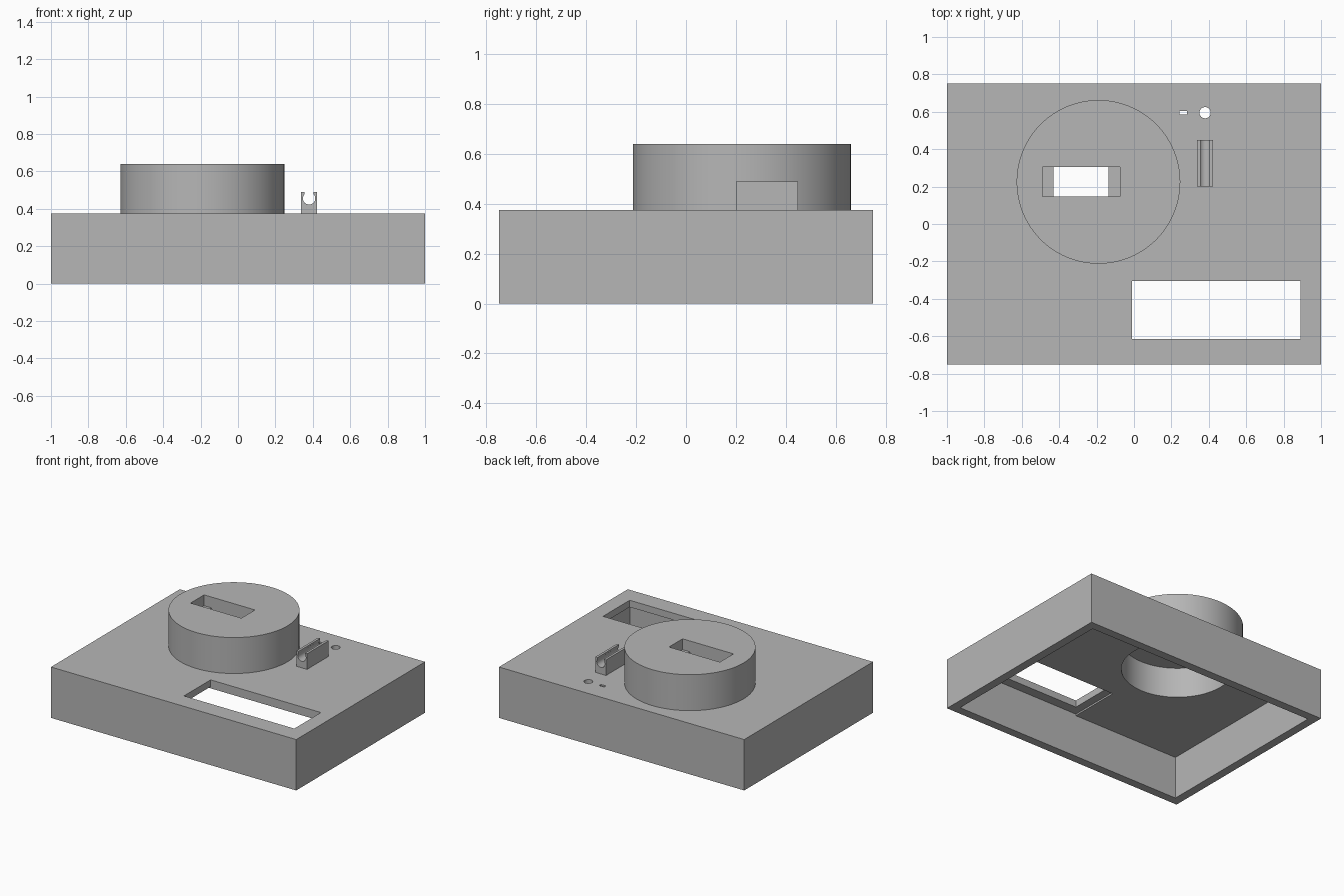
import bpy
import math

cube = bpy.data.objects.get("Cube")
if cube:
    bpy.data.objects.remove(cube, do_unlink=True)

grey = bpy.data.materials.new("plain_grey")
grey.use_nodes = True
grey.diffuse_color = (0.47, 0.47, 0.47, 1)
grey.node_tree.nodes["Principled BSDF"].inputs["Base Color"].default_value = (0.47, 0.47, 0.47, 1)


def box(name, x, y, z):
    """Box from (min, max) ranges."""
    bpy.ops.mesh.primitive_cube_add(size=1, location=[sum(r) / 2 for r in (x, y, z)])
    ob = bpy.context.object
    ob.name = name
    ob.scale = [r[1] - r[0] for r in (x, y, z)]
    bpy.ops.object.transform_apply(location=True, rotation=True, scale=True)
    ob.data.materials.append(grey)
    return ob


def cylinder(name, centre, radius, z, sides=96):
    """Upright cylinder over a height range."""
    bpy.ops.mesh.primitive_cylinder_add(vertices=sides, radius=radius, depth=z[1] - z[0],
                                        location=(*centre, sum(z) / 2))
    ob = bpy.context.object
    ob.name = name
    bpy.ops.object.transform_apply(location=True, rotation=True, scale=True)
    ob.data.materials.append(grey)
    return ob


def cut(target, *cutters):
    """Subtract each cutter in turn, then discard it."""
    for cutter in cutters:
        bpy.context.view_layer.objects.active = target
        mod = target.modifiers.new("cut", 'BOOLEAN')
        mod.operation = 'DIFFERENCE'
        mod.solver = 'EXACT'
        mod.object = cutter
        bpy.ops.object.modifier_apply(modifier=mod.name)
        bpy.data.objects.remove(cutter, do_unlink=True)


def smooth(ob):
    bpy.ops.object.select_all(action='DESELECT')
    ob.select_set(True)
    bpy.context.view_layer.objects.active = ob
    bpy.ops.object.shade_smooth_by_angle(angle=math.radians(30))


WALL = 0.0625
TOP = 0.375
CEILING = TOP - WALL
DRUM = (-0.19, 0.225)
DRUM_R = 0.4375
THROUGH = (0.2, 0.5)

# Open-bottomed case with display window, drum opening and small holes
case = box("case", (-1, 1), (-0.75, 0.75), (0, TOP))
cut(case,
    box("cavity", (WALL - 1, 1 - WALL), (WALL - 0.75, 0.75 - WALL), (-0.1, CEILING)),
    cylinder("drum_opening", DRUM, DRUM_R - WALL, THROUGH),
    box("display_window", (-0.01, 0.89), (-0.615, -0.305), THROUGH),
    box("display_pocket", (-0.07, 1 - WALL), (WALL - 0.75, -0.305), (0.2, CEILING + 0.012)),
    cylinder("lamp_hole", (0.38, 0.595), 0.03, THROUGH, 32),
    box("sensor_hole", (0.242, 0.284), (0.585, 0.605), THROUGH))
smooth(case)

# Hollow drum with a stepped slot through its lid
drum = cylinder("drum", DRUM, DRUM_R, (TOP, 0.64))
cut(drum,
    cylinder("drum_cavity", DRUM, DRUM_R - WALL, (0.3, 0.535)),
    box("slot_recess", (-0.49, -0.075), (0.147, 0.305), (0.56, 0.7)),
    box("slot_through", (-0.43, -0.135), (0.147, 0.305), (0.5, 0.7)))
smooth(drum)

# Clip: block profile with a round, top-opened groove, extruded along y
cx, cz, r = 0.38, 0.456, 0.033
mouth = 0.025
start = math.acos(mouth / r)
sweep = math.pi + 2 * start
arc = [(cx + r * math.cos(start - sweep * i / 24), cz + r * math.sin(start - sweep * i / 24))
       for i in range(25)]
half, high = 0.043, 0.49
profile = [(cx - half, high), (cx - half, TOP), (cx + half, TOP), (cx + half, high),
           (cx + mouth, high)] + arc + [(cx - mouth, high)]
n = len(profile)
verts = [(x, y, z) for y in (0.2, 0.45) for x, z in profile]
faces = [tuple(range(n)), tuple(reversed(range(n, 2 * n)))]
faces += [(i, i + n, (i + 1) % n + n, (i + 1) % n) for i in range(n)]
mesh = bpy.data.meshes.new("clip")
mesh.from_pydata(verts, [], faces)
mesh.materials.append(grey)
clip = bpy.data.objects.new("clip", mesh)
bpy.context.collection.objects.link(clip)
smooth(clip)
